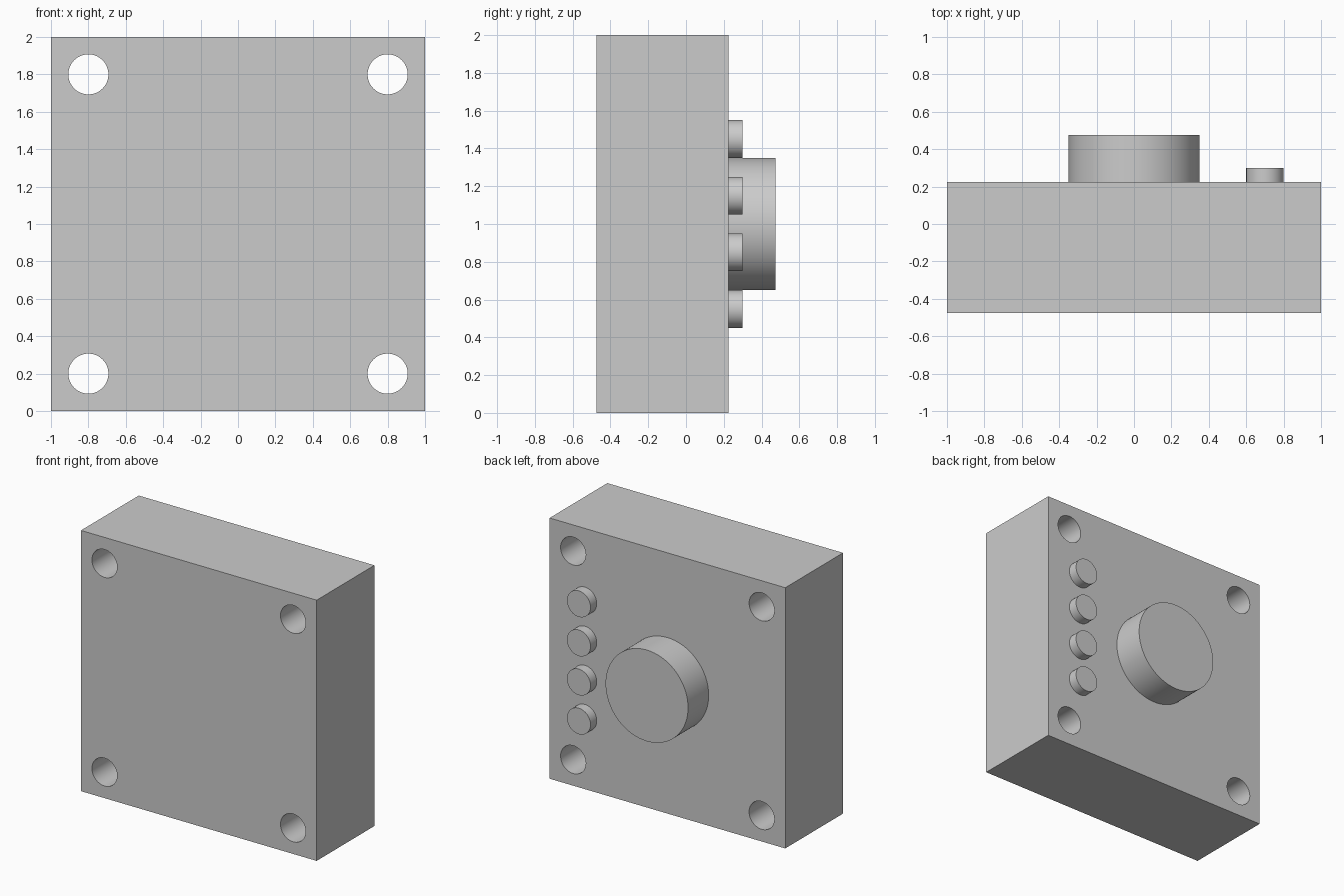
import bpy
from math import pi, radians

cube = bpy.data.objects.get("Cube")
if cube:
    bpy.data.objects.remove(cube, do_unlink=True)

FRONT, BACK = -0.475, 0.225

grey = bpy.data.materials.new("light_grey")
grey.use_nodes = True
colour = (0.6, 0.6, 0.6, 1)
grey.diffuse_color = colour
grey.node_tree.nodes["Principled BSDF"].inputs["Base Color"].default_value = colour


def cylinder(name, x, z, radius, y0, y1, sides=64):
    """Cylinder lying along y between y0 and y1."""
    bpy.ops.mesh.primitive_cylinder_add(
        vertices=sides, radius=radius, depth=y1 - y0,
        location=(x, (y0 + y1) / 2, z), rotation=(pi / 2, 0, 0))
    obj = bpy.context.object
    obj.name = name
    obj.data.materials.append(grey)
    bpy.ops.object.shade_smooth_by_angle(angle=radians(30))
    return obj


# Square housing block
bpy.ops.mesh.primitive_cube_add(size=1, location=(0, (FRONT + BACK) / 2, 1))
housing = bpy.context.object
housing.name = "housing"
housing.scale = (2, BACK - FRONT, 2)
bpy.ops.object.transform_apply(location=False, rotation=False, scale=True)
housing.data.materials.append(grey)

# Mounting holes through the four corners
cutters = []
for x in (-0.8, 0.8):
    for z in (0.2, 1.8):
        cutter = cylinder("hole_cutter", x, z, 0.107, FRONT - 0.1, BACK + 0.1)
        cutter.hide_render = True
        cutters.append(cutter)
        cut = housing.modifiers.new("mounting_hole", 'BOOLEAN')
        cut.operation = 'DIFFERENCE'
        cut.solver = 'EXACT'
        cut.object = cutter

bpy.ops.object.select_all(action='DESELECT')
housing.select_set(True)
bpy.context.view_layer.objects.active = housing
for name in [m.name for m in housing.modifiers]:
    bpy.ops.object.modifier_apply(modifier=name)
for cutter in cutters:
    bpy.data.objects.remove(cutter, do_unlink=True)
bpy.ops.object.shade_smooth_by_angle(angle=radians(30))

# Large round boss on the back
cylinder("boss", 0, 1, 0.35, BACK, 0.475, 96)

# Column of four small pins beside the boss
for i in range(4):
    cylinder(f"pin_{i + 1}", 0.7, 0.55 + 0.3 * i, 0.1, BACK, 0.3)
